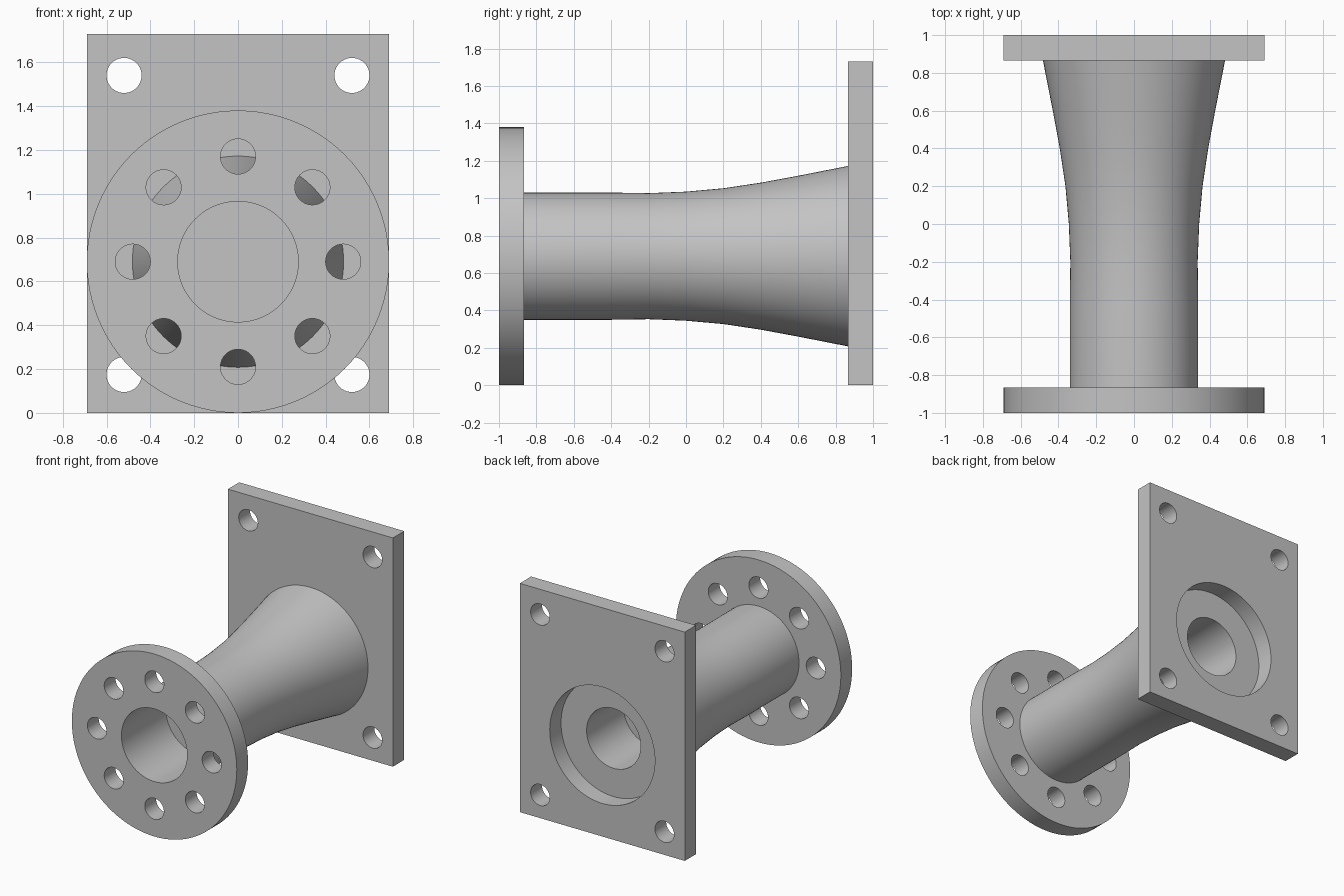
import bpy
import bmesh
import math
from mathutils import Matrix, Vector

if "Cube" in bpy.data.objects:
    bpy.data.objects.remove(bpy.data.objects["Cube"], do_unlink=True)

AXIS_Z = 0.69      # height of the pipe axis
PLATE = 0.135      # thickness of both end plates
BOLT_R = 0.08
SEGMENTS = 96

steel = bpy.data.materials.new("plain grey steel")
steel.use_nodes = True
grey = (0.55, 0.55, 0.55, 1)
steel.diffuse_color = grey
steel.node_tree.nodes["Principled BSDF"].inputs["Base Color"].default_value = grey


def make_object(name, bm):
    bmesh.ops.recalc_face_normals(bm, faces=bm.faces[:])
    mesh = bpy.data.meshes.new(name)
    bm.to_mesh(mesh)
    bm.free()
    mesh.materials.append(steel)
    obj = bpy.data.objects.new(name, mesh)
    bpy.context.collection.objects.link(obj)
    return obj


def add_cylinder(bm, x, y, z, radius, depth, segments=SEGMENTS):
    """Cylinder lying along the y axis."""
    place = Matrix.Translation((x, y, z)) @ Matrix.Rotation(math.pi / 2, 4, "X")
    bmesh.ops.create_cone(bm, cap_ends=True, segments=segments, radius1=radius,
                          radius2=radius, depth=depth, matrix=place)


def activate(obj):
    bpy.ops.object.select_all(action="DESELECT")
    obj.select_set(True)
    bpy.context.view_layer.objects.active = obj


def drill(obj, y, holes):
    """Cut round holes given as (x, z, radius) through a plate."""
    bm = bmesh.new()
    for x, z, radius in holes:
        add_cylinder(bm, x, y, z, radius, PLATE * 2, SEGMENTS if radius > 0.1 else 40)
    cutter = make_object("hole_cutter", bm)
    cutter.hide_render = True
    cut = obj.modifiers.new("holes", "BOOLEAN")
    cut.operation = "DIFFERENCE"
    cut.solver = "EXACT"
    cut.object = cutter
    activate(obj)
    bpy.ops.object.modifier_apply(modifier=cut.name)
    bpy.data.objects.remove(cutter, do_unlink=True)


def smooth(obj):
    activate(obj)
    bpy.ops.object.shade_smooth_by_angle(angle=math.radians(30))


# Round front flange with a bore and a ring of eight bolt holes
front_y = -1 + PLATE / 2
bm = bmesh.new()
add_cylinder(bm, 0, front_y, AXIS_Z, 0.69, PLATE)
flange = make_object("front_flange", bm)
holes = [(0, AXIS_Z, 0.275)]
for i in range(8):
    a = i * math.pi / 4
    holes.append((0.48 * math.cos(a), AXIS_Z + 0.48 * math.sin(a), BOLT_R))
drill(flange, front_y, holes)
smooth(flange)

# Rectangular back plate with a wide recess and four corner holes
back_y = 1 - PLATE / 2
bm = bmesh.new()
bmesh.ops.create_cube(bm, size=1, matrix=Matrix.Translation((0, back_y, 0.865))
                      @ Matrix.Diagonal((1.38, PLATE, 1.73, 1)))
plate = make_object("back_plate", bm)
holes = [(0, AXIS_Z, 0.44)]
holes += [(x, z, BOLT_R) for x in (-0.52, 0.52) for z in (0.175, 1.54)]
drill(plate, back_y, holes)
smooth(plate)

# Flared pipe, turned about its axis, with a blind bore at each end
end = 1 - PLATE
profile = [(0, -0.47), (0.275, -0.47), (0.275, -end), (0.34, -end), (0.34, -0.4),
           (0.337, -0.2), (0.345, 0), (0.363, 0.2), (0.393, 0.4), (0.43, 0.6),
           (0.482, end), (0.226, end), (0.226, 0.42), (0, 0.42)]
bm = bmesh.new()
verts = [bm.verts.new((r, y, AXIS_Z)) for r, y in profile]
edges = [bm.edges.new(pair) for pair in zip(verts, verts[1:])]
bmesh.ops.spin(bm, geom=verts + edges, cent=(0, 0, AXIS_Z), axis=Vector((0, 1, 0)),
               angle=math.tau, steps=SEGMENTS, use_merge=True)
bmesh.ops.remove_doubles(bm, verts=bm.verts[:], dist=0.0001)
smooth(make_object("flared_pipe", bm))
